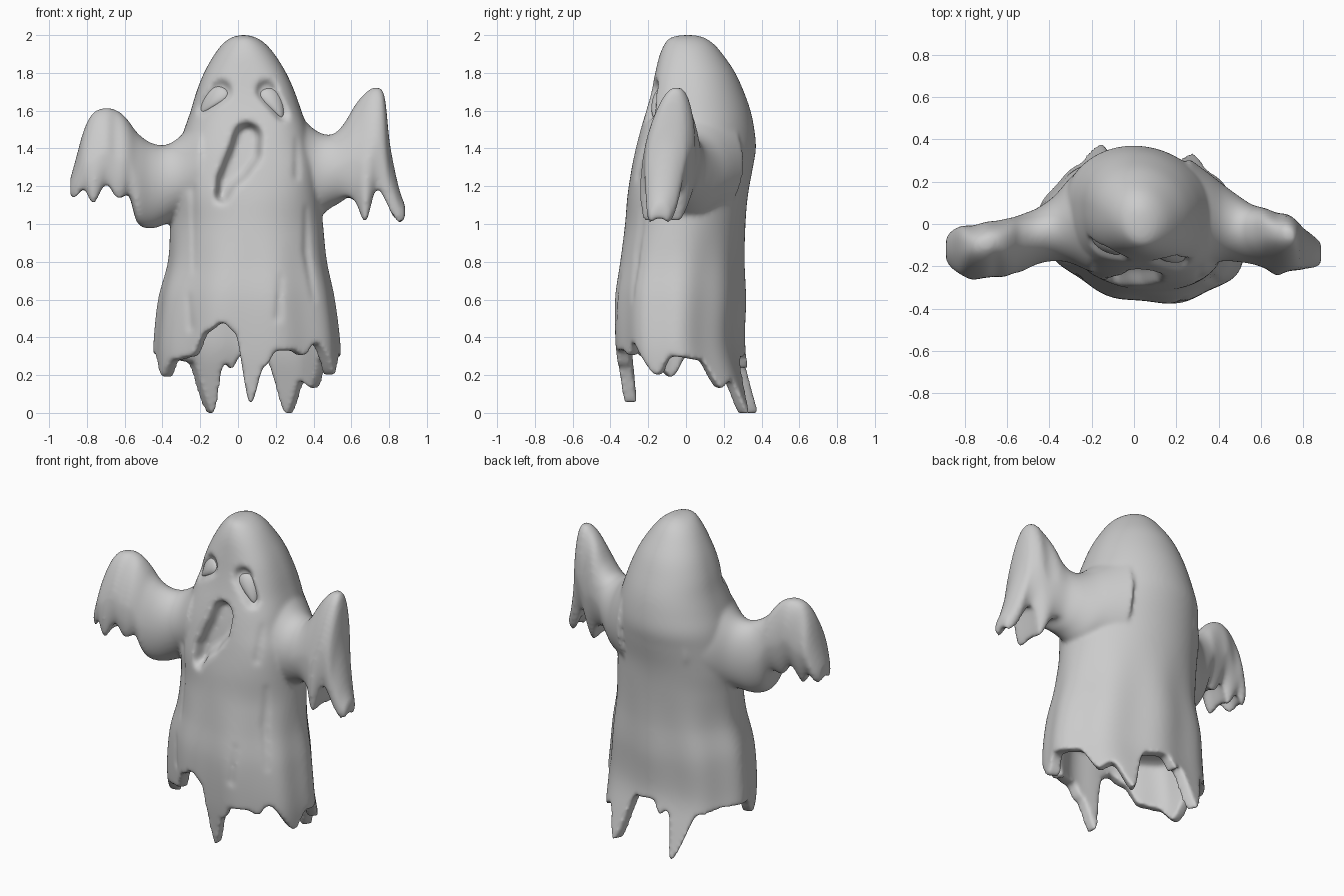
import bpy, bmesh, math
from mathutils import Vector

if "Cube" in bpy.data.objects:
    bpy.data.objects.remove(bpy.data.objects["Cube"])

def catmull(rows, steps):
    """Smoothly resample a list of key rows."""
    out = []
    n = len(rows)
    for i in range(n - 1):
        a, b, c, d = (rows[max(i - 1, 0)], rows[i], rows[i + 1], rows[min(i + 2, n - 1)])
        for k in range(steps):
            t = k / steps
            out.append([0.5 * (2 * q + (r - p) * t + (2 * p - 5 * q + 4 * r - s) * t * t
                               + (3 * q - p - 3 * r + s) * t ** 3) for p, q, r, s in zip(a, b, c, d)])
    out.append(list(rows[-1]))
    return out

def smooth(t):
    t = max(0.0, min(1.0, t))
    return t * t * (3 - 2 * t)

def loft(bm, rings):
    """Skin closed rings and cap both ends with a fan."""
    vr = [[bm.verts.new(p) for p in r] for r in rings]
    n = len(vr[0])
    for a, b in zip(vr, vr[1:]):
        for i in range(n):
            bm.faces.new((a[i], a[(i + 1) % n], b[(i + 1) % n], b[i]))
    for r in (vr[0], vr[-1]):
        c = bm.verts.new(sum((v.co for v in r), Vector()) / n)
        for i in range(n):
            bm.faces.new((r[i], r[(i + 1) % n], c))

def make_object(name, bm):
    bmesh.ops.recalc_face_normals(bm, faces=bm.faces)
    me = bpy.data.meshes.new(name)
    bm.to_mesh(me)
    bm.free()
    me.polygons.foreach_set("use_smooth", [True] * len(me.polygons))
    ob = bpy.data.objects.new(name, me)
    bpy.context.collection.objects.link(ob)
    return ob

# Body silhouette: z, left x, right x, front y, back y
PROFILE = catmull([
    (2.0, 0.01, 0.05, -0.03, 0.05), (1.985, -0.04, 0.10, -0.085, 0.10), (1.95, -0.085, 0.15, -0.115, 0.15),
    (1.89, -0.13, 0.20, -0.14, 0.20), (1.8, -0.18, 0.255, -0.16, 0.26), (1.7, -0.22, 0.30, -0.18, 0.305),
    (1.6, -0.25, 0.335, -0.205, 0.34), (1.5, -0.285, 0.37, -0.235, 0.36), (1.4, -0.32, 0.395, -0.26, 0.368),
    (1.3, -0.34, 0.42, -0.28, 0.352), (1.15, -0.36, 0.435, -0.305, 0.325), (1.0, -0.36, 0.45, -0.32, 0.312),
    (0.8, -0.37, 0.47, -0.345, 0.305), (0.6, -0.42, 0.51, -0.37, 0.31), (0.35, -0.445, 0.54, -0.365, 0.305),
    (0.15, -0.44, 0.54, -0.345, 0.355), (-0.05, -0.42, 0.53, -0.325, 0.42)], 8)
SKEW = -0.1   # the body is turned slightly to its left

def profile(z):
    for a, b in zip(PROFILE, PROFILE[1:]):
        if b[0] <= z:
            t = (a[0] - z) / (a[0] - b[0])
            return [p + (q - p) * min(max(t, 0), 1) for p, q in zip(a, b)][1:]
    return PROFILE[-1][1:]

def spow(v, e):
    return math.copysign(abs(v) ** e, v)

def flatness(z):
    """Superellipse exponent: the face is flatter than the rest."""
    return 2 + 0.7 * smooth((1.97 - z) / 0.25) * smooth((z - 0.95) / 0.4)

def body_point(th, z, inset=0.0):
    x0, x1, y0, y1 = profile(z)
    w = 0.008 * smooth((1.1 - z) / 0.6) * math.sin(9 * th)
    c, s = math.cos(th), math.sin(th)
    n = flatness(z) if s < 0 else 2
    r = (abs(c) ** n + abs(s) ** n) ** (-1 / n)
    dx = ((x1 - x0) / 2 - inset + w) * c * r
    b = (y1 - y0) / 2 - inset + w
    return Vector(((x0 + x1) / 2 + dx, (y0 + y1) / 2 + b * s * r + SKEW * dx, z))

def front_y(x, z):
    x0, x1, y0, y1 = profile(z)
    dx = x - (x0 + x1) / 2
    u = min(abs(dx / ((x1 - x0) / 2)), 0.99)
    n = flatness(z)
    return (y0 + y1) / 2 - (y1 - y0) / 2 * (1 - u ** n) ** (1 / n) + SKEW * dx

def stroke_dist(x, z, pts):
    """Signed distance to a tapered stroke through (x, z, radius) points."""
    best = 9
    for (ax, az, ar), (bx, bz, br) in zip(pts, pts[1:]):
        dx, dz = bx - ax, bz - az
        t = max(0, min(1, ((x - ax) * dx + (z - az) * dz) / (dx * dx + dz * dz)))
        best = min(best, math.hypot(x - ax - t * dx, z - az - t * dz) - (ar + t * (br - ar)))
    return best

# Strokes pressed into the front: depth, edge softness, points
EYES = [((-0.185, 1.61), (-0.09, 1.69), 1), ((0.235, 1.575), (0.15, 1.69), -1)]
PRESS = [(0.04, 0.035, [(a[0], a[1], 0.025), (b[0], b[1] + 0.014, 0.05)]) for a, b, s in EYES]
PRESS += [
    (0.085, 0.05, [(0.05, 1.46, 0.066), (0.035, 1.38, 0.075), (-0.01, 1.30, 0.065),
                   (-0.06, 1.23, 0.045), (-0.085, 1.15, 0.026)]),
    (0.022, 0.04, [(-0.29, 1.36, 0.0), (-0.24, 1.2, 0.01), (-0.23, 0.75, 0.0)]),
    (0.025, 0.04, [(0.36, 1.08, 0.0), (0.36, 0.85, 0.01), (0.40, 0.6, 0.0)]),
    (0.022, 0.04, [(0.225, 0.72, 0.0), (0.21, 0.5, 0.01)]),
    (0.02, 0.04, [(-0.26, 0.62, 0.0), (-0.25, 0.45, 0.01)]),
    (0.02, 0.04, [(0.31, 1.45, 0.0), (0.31, 1.25, 0.01)])]

def press(p):
    if p.y < 0.05:
        p.y += sum(d * smooth(0.5 - stroke_dist(p.x, p.z, pts) / s) for d, s, pts in PRESS)
    return p

# Ragged hem: x, z along the front and the back edge
FRONT = [(-0.40, 0.19), (-0.34, 0.28), (-0.25, 0.30), (-0.17, 0.43), (-0.08, 0.48), (-0.02, 0.43),
         (0.065, 0.045), (0.15, 0.25), (0.21, 0.33), (0.30, 0.33), (0.36, 0.30), (0.42, 0.37), (0.515, 0.20)]
BACK = [(-0.40, 0.31), (-0.27, 0.27), (-0.17, -0.01), (-0.08, 0.27), (-0.045, 0.23), (0.02, 0.31),
        (0.15, 0.29), (0.29, -0.01), (0.36, 0.17), (0.43, 0.13), (0.49, 0.28)]
def hem_angle(x, sign):
    return sign * math.acos(max(-1, min(1, (x - 0.05) / 0.49))) % math.tau
HEM = sorted([(hem_angle(x, -1), z) for x, z in FRONT] + [(hem_angle(x, 1), z) for x, z in BACK]
             + [(0.0, 0.30), (math.pi, 0.31)])
HEM.append((math.tau, HEM[0][1]))

def hem(th):
    for (a, za), (b, zb) in zip(HEM, HEM[1:]):
        if a <= th <= b:
            return za + (zb - za) * smooth((th - a) / (b - a))
    return 0.3

# Hollow sheet body: outside down to the hem, then up the inside
N = 220
TH = [math.tau * i / N for i in range(N)]
LIFT, ROOF, WALL = 0.54, 0.58, 0.07
rings = [[press(body_point(t, r[0])) for t in TH] for r in PROFILE[:24]]
z_mid = PROFILE[23][0]
rings += [[press(body_point(t, z_mid + (LIFT - z_mid) * k / 75)) for t in TH] for k in range(1, 76)]
rings += [[press(body_point(t, LIFT + (hem(t) - LIFT) * k / 30)) for t in TH] for k in range(1, 31)]
rings += [[body_point(t, hem(t) + (LIFT - hem(t)) * k / 20, WALL) for t in TH] for k in range(21)]
rings += [[body_point(t, LIFT + (ROOF - LIFT) * math.sin(k * math.pi / 16),
                      WALL + 0.22 * (1 - math.cos(k * math.pi / 16))) for t in TH] for k in range(1, 9)]
bm = bmesh.new()
loft(bm, rings)

# Draped sleeves: x, top z, bottom z, front y, back y
LEFT = [(-0.20, 1.58, 1.02, -0.23, 0.31), (-0.30, 1.47, 1.03, -0.185, 0.22), (-0.38, 1.42, 1.0, -0.175, 0.13),
        (-0.46, 1.43, 0.975, -0.19, 0.075), (-0.53, 1.48, 1.0, -0.22, 0.05), (-0.575, 1.54, 1.11, -0.235, 0.03),
        (-0.61, 1.58, 1.09, -0.25, 0.02), (-0.65, 1.605, 1.09, -0.25, 0.01), (-0.70, 1.615, 1.16, -0.26, 0.0),
        (-0.765, 1.59, 1.05, -0.26, -0.01), (-0.815, 1.50, 1.14, -0.24, -0.01), (-0.86, 1.34, 1.11, -0.20, -0.02),
        (-0.888, 1.24, 1.13, -0.16, -0.05)]
RIGHT = [(0.26, 1.64, 1.0, -0.24, 0.31), (0.36, 1.54, 1.03, -0.19, 0.235), (0.43, 1.485, 1.04, -0.175, 0.18),
         (0.50, 1.475, 1.09, -0.18, 0.13), (0.56, 1.53, 1.11, -0.19, 0.09), (0.62, 1.63, 1.06, -0.21, 0.07),
         (0.675, 1.695, 0.94, -0.235, 0.05), (0.73, 1.725, 1.12, -0.23, 0.03), (0.775, 1.68, 1.07, -0.22, 0.0),
         (0.805, 1.42, 1.02, -0.20, -0.01), (0.85, 1.20, 0.98, -0.18, -0.03), (0.885, 1.10, 1.01, -0.16, -0.06)]

def sleeve_ring(row, n=64):
    x, zt, zb, y0, y1 = row
    h = zt - zb
    out = smooth((abs(x) - 0.42) / 0.24)
    lift = min(0.08, 0.25 * h) * smooth((abs(x) - 0.53) / 0.1)
    ring = []
    for i in range(n):
        c, s = math.cos(math.tau * i / n), math.sin(math.tau * i / n)
        z = (zt + zb) / 2 + h / 2 * spow(s, 1 - 0.1 * out)
        if s < 0:
            z += lift * max(0, 1 - (c / 0.6) ** 2)
        # the ridge leans back and narrows, the hem swings forward
        y = (y0 + y1) / 2 + (y1 - y0) / 2 * spow(c, 1 - 0.2 * out) * (1 - 0.3 * out * max(s, 0))
        ring.append(Vector((x, y + out * 0.12 * (z - 1.3), z)))
    return ring

for keys in (LEFT, RIGHT):
    loft(bm, [sleeve_ring(r) for r in catmull(keys, 6)])

# Fuse body and sleeves into one soft skin
ghost = make_object("sheet_body", bm)
rm = ghost.modifiers.new("fuse", 'REMESH')
rm.mode = 'VOXEL'
rm.voxel_size = 0.012
rm.use_smooth_shade = True
sm = ghost.modifiers.new("soften", 'SMOOTH')
sm.factor = 0.5
sm.iterations = 10

# Teardrop eyes that follow the face surface inside the sockets
for name, (a, b, sign) in zip(("left_eye", "right_eye"), EYES):
    bm = bmesh.new()
    bmesh.ops.create_uvsphere(bm, u_segments=32, v_segments=20, radius=1)
    axis = Vector((b[0] - a[0], b[1] - a[1]))
    mid = (Vector(a) + Vector(b)) / 2 + axis * 0.06
    axis.normalize()
    side = Vector((-axis.y, axis.x))
    for v in bm.verts:
        u, w, d = v.co
        bend = sign * 0.018 * (0.6 - u * u)
        p = mid + axis * (u * 0.09) + side * (w * 0.045 * (1 + 0.4 * u) + bend)
        v.co = (p.x, front_y(p.x, p.y) + 0.04 - 0.03 * d, p.y)
    make_object(name, bm)
